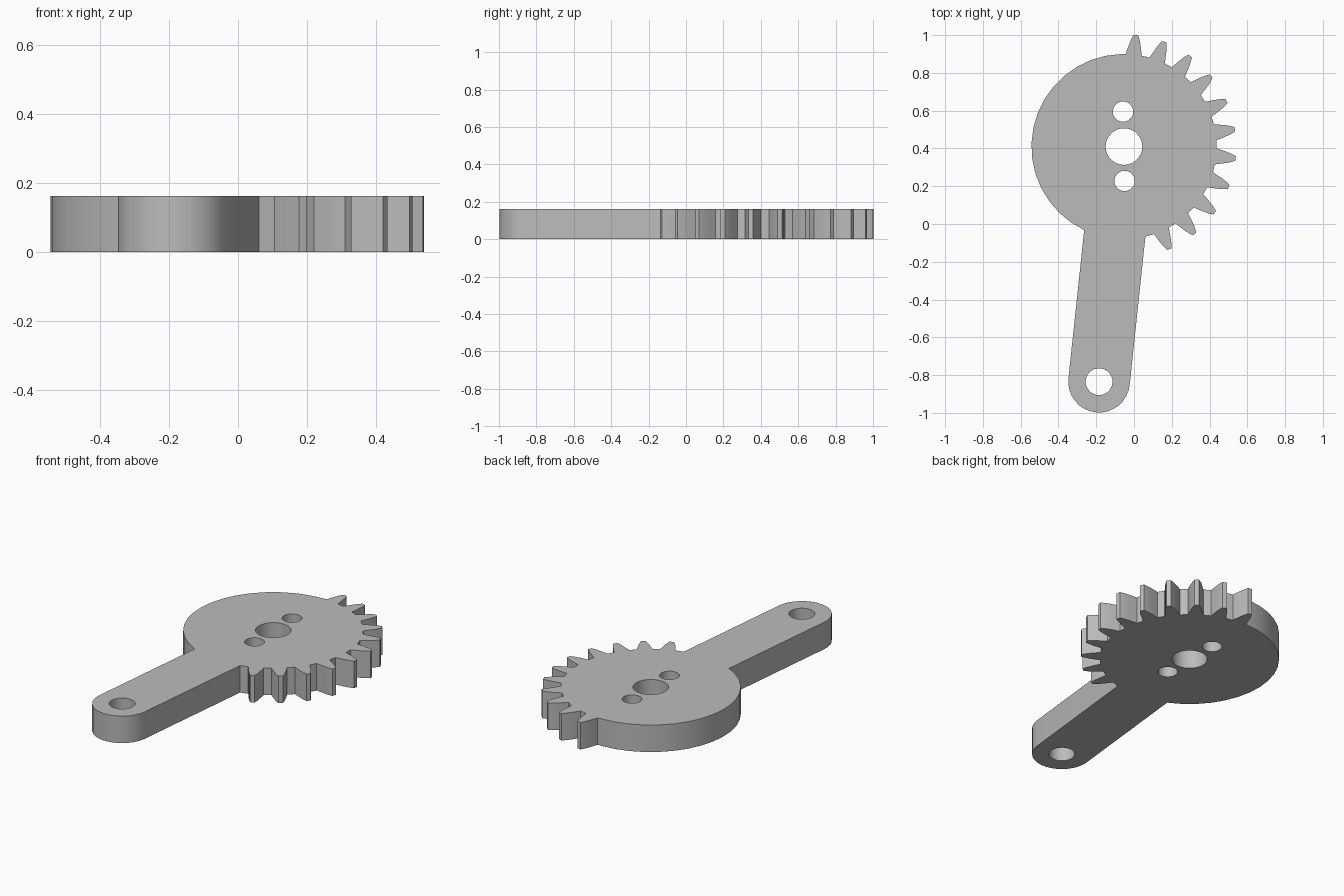
import bpy
from math import radians, degrees, atan2, asin, sin, cos
from mathutils import Vector

if "Cube" in bpy.data.objects:
    bpy.data.objects.remove(bpy.data.objects["Cube"], do_unlink=True)

THICK = 0.162
GEAR, GEAR_R = Vector((-0.053, 0.41)), 0.49
PIVOT, PIVOT_R = Vector((-0.185, -0.835)), 0.163
TEETH, PITCH, FIRST_TOOTH = 11, 15, -66.1
# Half of a tooth from root to tip: radius, half width
FLANK = [(0.49, 0.043), (0.515, 0.037), (0.54, 0.031), (0.568, 0.023), (0.594, 0.012)]


def polar(centre, radius, angle):
    a = radians(angle)
    return centre + radius * Vector((cos(a), sin(a)))


def arc(centre, radius, start, end, steps):
    return [polar(centre, radius, start + (end - start) * i / steps)
            for i in range(steps + 1)]


def circle(centre, radius, steps=32):
    return arc(centre, radius, 0, 360, steps)[:-1]


def tooth(angle):
    up = [polar(GEAR, r, angle - degrees(asin(w / r))) for r, w in FLANK]
    down = [polar(GEAR, r, angle + degrees(asin(w / r))) for r, w in reversed(FLANK)]
    return up + down


# Outline: toothed side, plain round side, then the arm with its round end
axis = PIVOT - GEAR
arm_angle = degrees(atan2(axis.y, axis.x)) % 360
spread = degrees(asin(PIVOT_R / GEAR_R))
outline = [polar(GEAR, GEAR_R, arm_angle + spread)]
for i in range(TEETH):
    outline += tooth(FIRST_TOOTH + PITCH * i)
outline += arc(GEAR, GEAR_R, 92, arm_angle - spread, 16)
outline += arc(PIVOT, PIVOT_R, arm_angle - 90, arm_angle + 90, 16)

# Axle hole, two screw holes and the arm pivot hole
holes = [circle(GEAR, 0.097),
         circle(Vector((-0.058, 0.595)), 0.054),
         circle(Vector((-0.05, 0.228)), 0.054),
         circle(PIVOT, 0.071)]

# Filled flat curve, extruded to the plate thickness
curve = bpy.data.curves.new("gear_arm", "CURVE")
curve.dimensions = "2D"
curve.fill_mode = "BOTH"
curve.extrude = THICK / 2
for loop in [outline] + holes:
    spline = curve.splines.new("POLY")
    spline.points.add(len(loop) - 1)
    for point, co in zip(spline.points, loop):
        point.co = (co.x, co.y, 0, 1)
    spline.use_cyclic_u = True
gear_arm = bpy.data.objects.new("gear_arm", curve)
gear_arm.location.z = THICK / 2
bpy.context.collection.objects.link(gear_arm)

# Turn into a welded mesh with smooth round walls and sharp edges
bpy.ops.object.select_all(action="DESELECT")
gear_arm.select_set(True)
bpy.context.view_layer.objects.active = gear_arm
bpy.ops.object.convert(target="MESH")
gear_arm = bpy.context.object
bpy.ops.object.mode_set(mode="EDIT")
bpy.ops.mesh.select_all(action="SELECT")
bpy.ops.mesh.remove_doubles(threshold=0.0005)
bpy.ops.mesh.normals_make_consistent(inside=False)
bpy.ops.object.mode_set(mode="OBJECT")
bpy.ops.object.shade_smooth_by_angle(angle=radians(30))

# Plain grey material
grey = bpy.data.materials.new("plain_grey")
grey.use_nodes = True
colour = (0.5, 0.5, 0.5, 1)
grey.diffuse_color = colour
grey.node_tree.nodes["Principled BSDF"].inputs["Base Color"].default_value = colour
gear_arm.data.materials.clear()
gear_arm.data.materials.append(grey)
